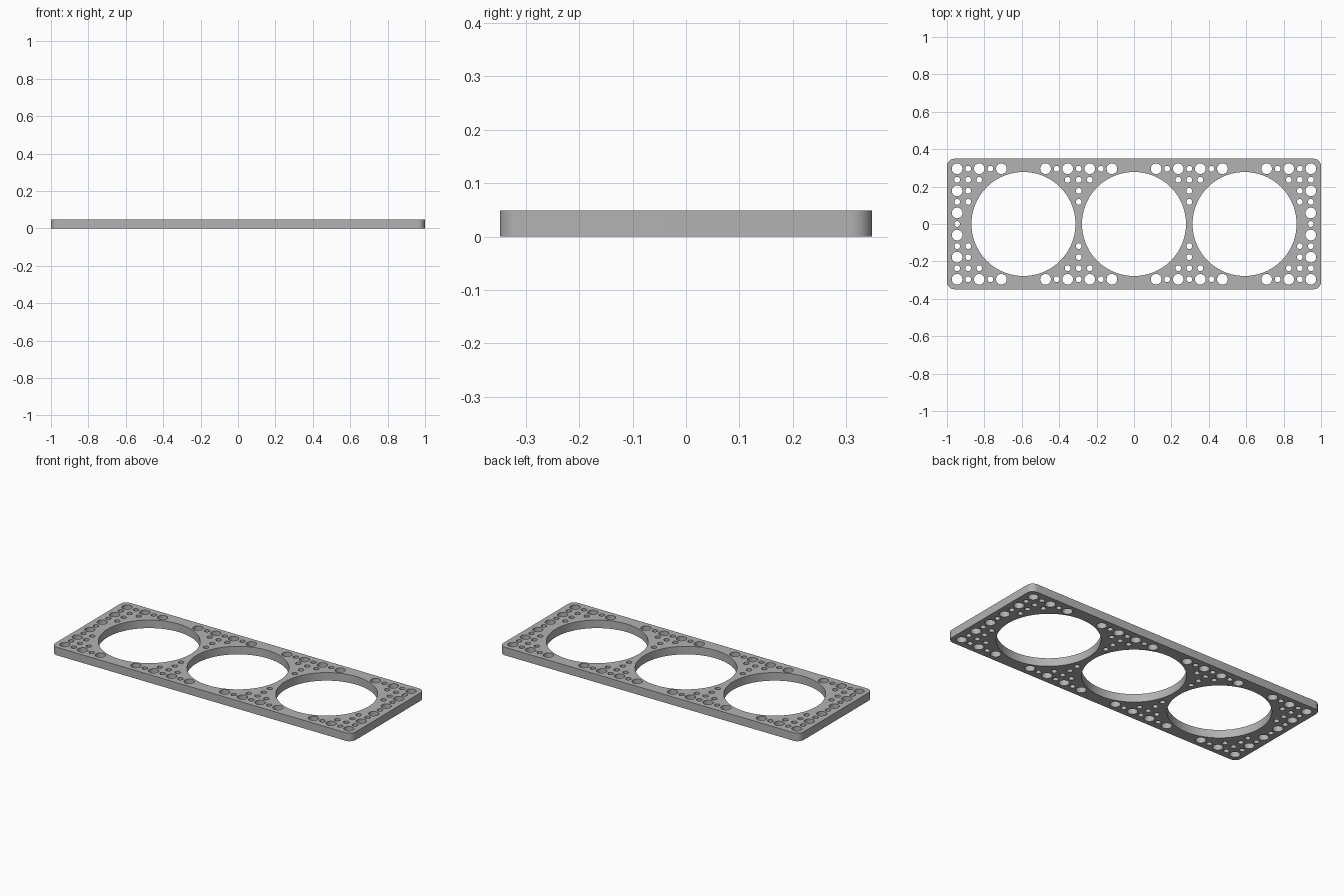
import bpy
import bmesh
from math import cos, sin, pi, hypot

cube = bpy.data.objects.get("Cube")
if cube:
    bpy.data.objects.remove(cube, do_unlink=True)

PITCH = 0.0591
HALF_X, HALF_Y, THICK = 1.0, 0.349, 0.0486
CORNER = 0.04
BIG_R, PEG_R, PIN_R = 0.278, 0.0285, 0.0155
BIG_CENTRES = (-10, 0, 10)

grey = bpy.data.materials.new("plain grey")
grey.use_nodes = True
colour = (0.45, 0.45, 0.45, 1)
grey.diffuse_color = colour
grey.node_tree.nodes["Principled BSDF"].inputs["Base Color"].default_value = colour

# Flat outline curve: closed loops fill as plate minus holes
curve = bpy.data.curves.new("plate_outline", "CURVE")
curve.dimensions = "2D"
curve.fill_mode = "BOTH"
curve.extrude = THICK / 2


def add_loop(points):
    spline = curve.splines.new("POLY")
    spline.points.add(len(points) - 1)
    for p, (x, y) in zip(spline.points, points):
        p.co = (x, y, 0, 1)
    spline.use_cyclic_u = True


def arc(x, y, r, start, sweep, steps):
    return [(x + r * cos(start + sweep * i / steps),
             y + r * sin(start + sweep * i / steps)) for i in range(steps + 1)]


def add_hole(x, y, r, sides):
    add_loop(arc(x, y, r, 0, 2 * pi, sides)[:-1])


# Rounded rectangular rim
rim = []
for k, (sx, sy) in enumerate([(1, 1), (-1, 1), (-1, -1), (1, -1)]):
    rim += arc(sx * (HALF_X - CORNER), sy * (HALF_Y - CORNER), CORNER, k * pi / 2, pi / 2, 10)
add_loop(rim)

# Three large round openings
for c in BIG_CENTRES:
    add_hole(c * PITCH, 0, BIG_R, 96)

# Grid of peg and pin holes wherever they clear the large openings
for i in range(-16, 17):
    for j in range(-5, 6):
        if min(hypot(i - c, j) for c in BIG_CENTRES) > 5.2:
            peg = i % 2 == 0 and j % 2 == 1
            add_hole(i * PITCH, j * PITCH, PEG_R if peg else PIN_R, 32 if peg else 24)

# Turn the outline into a solid plate
outline = bpy.data.objects.new("plate_outline", curve)
bpy.context.collection.objects.link(outline)
bpy.context.view_layer.update()
mesh = bpy.data.meshes.new_from_object(
    outline.evaluated_get(bpy.context.evaluated_depsgraph_get()))
bpy.data.objects.remove(outline, do_unlink=True)

bm = bmesh.new()
bm.from_mesh(mesh)
bmesh.ops.remove_doubles(bm, verts=bm.verts, dist=0.00005)
bmesh.ops.recalc_face_normals(bm, faces=bm.faces)
bmesh.ops.dissolve_limit(bm, angle_limit=0.001, verts=[], edges=bm.edges)
bm.to_mesh(mesh)
bm.free()

mesh.name = "perforated_plate"
mesh.materials.clear()
mesh.materials.append(grey)
plate = bpy.data.objects.new("perforated_plate", mesh)
plate.location.z = THICK / 2
bpy.context.collection.objects.link(plate)
bpy.ops.object.select_all(action="DESELECT")
plate.select_set(True)
bpy.context.view_layer.objects.active = plate
bpy.ops.object.shade_smooth_by_angle(angle=pi / 6)
